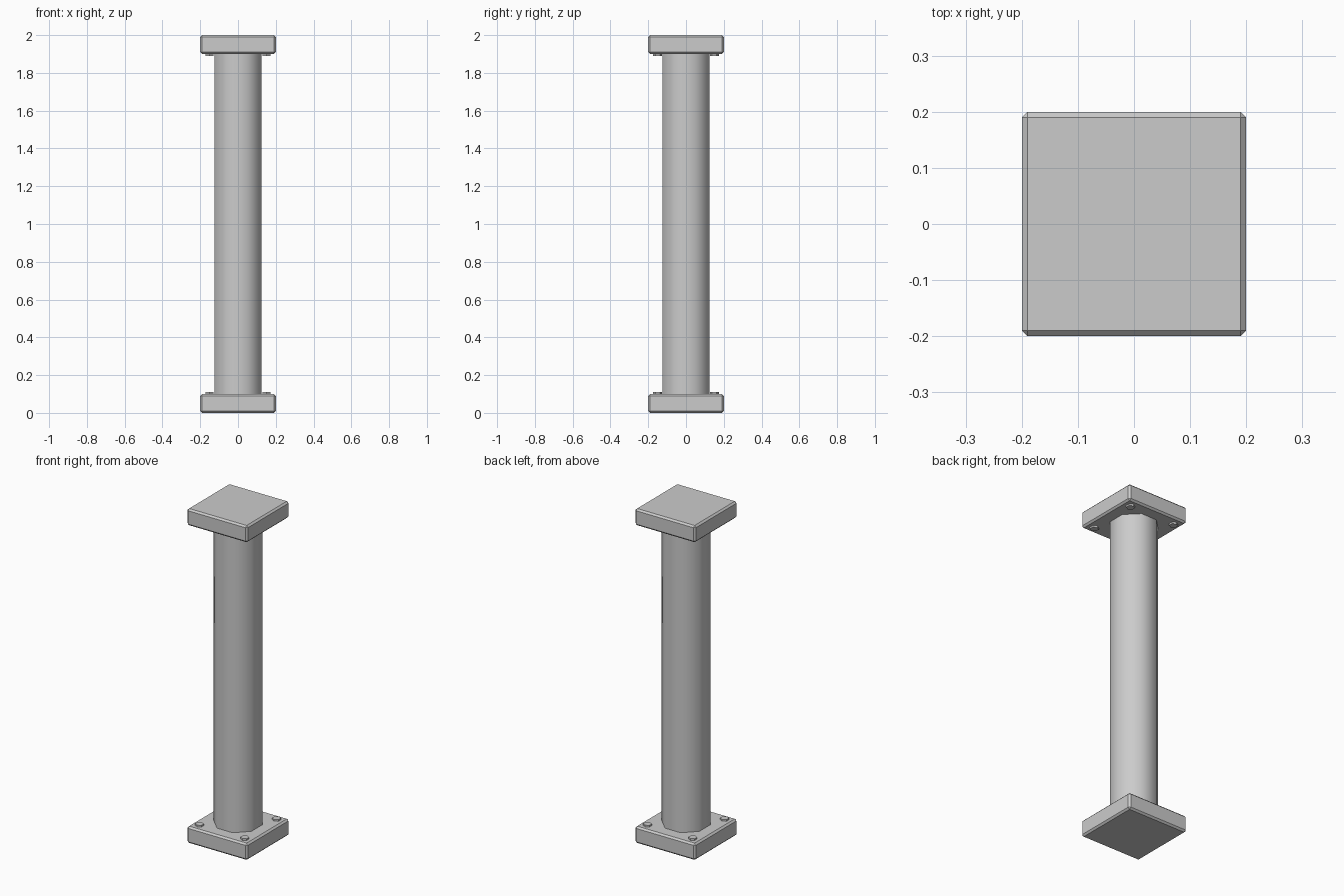
import bpy
import math

cube = bpy.data.objects.get("Cube")
if cube:
    bpy.data.objects.remove(cube, do_unlink=True)

# One plain grey for everything
grey = bpy.data.materials.new("stone_grey")
grey.use_nodes = True
colour = (0.6, 0.6, 0.6, 1)
grey.diffuse_color = colour
grey.node_tree.nodes["Principled BSDF"].inputs["Base Color"].default_value = colour

PLATE = 0.1       # plate thickness
HEIGHT = 2.0
APOTHEM = 0.125   # shaft centre to flat side


def finish(name):
    obj = bpy.context.object
    obj.name = name
    obj.data.materials.append(grey)
    return obj


def plate(name, z):
    bpy.ops.mesh.primitive_cube_add(size=1, location=(0, 0, z))
    obj = finish(name)
    obj.scale = (0.4, 0.4, PLATE)
    bpy.ops.object.transform_apply(location=False, rotation=False)
    bevel = obj.modifiers.new("edge_chamfer", "BEVEL")
    bevel.width = 0.01
    bevel.segments = 1
    bpy.ops.object.modifier_apply(modifier=bevel.name)
    bpy.ops.object.shade_smooth_by_angle(angle=math.radians(30))


def bolt(name, x, y, z):
    bpy.ops.mesh.primitive_cylinder_add(vertices=6, radius=0.024, depth=0.02,
                                        location=(x, y, z))
    finish(name)


# Square plates at both ends
plate("base_plate", PLATE / 2)
plate("top_plate", HEIGHT - PLATE / 2)

# Eight-sided shaft with flats facing the axes, softly shaded
bpy.ops.mesh.primitive_cylinder_add(
    vertices=8, radius=APOTHEM / math.cos(math.pi / 8), depth=HEIGHT - 2 * PLATE,
    end_fill_type="NOTHING", location=(0, 0, HEIGHT / 2), rotation=(0, 0, math.pi / 8))
finish("shaft")
bpy.ops.object.shade_smooth()

# Low bolt heads at the plate corners
for end, z in (("base", PLATE), ("top", HEIGHT - PLATE)):
    for side, x in (("right", -0.15), ("left", 0.15)):
        for depth, y in (("front", -0.15), ("back", 0.15)):
            bolt(f"{end}_bolt_{depth}_{side}", x, y, z)
